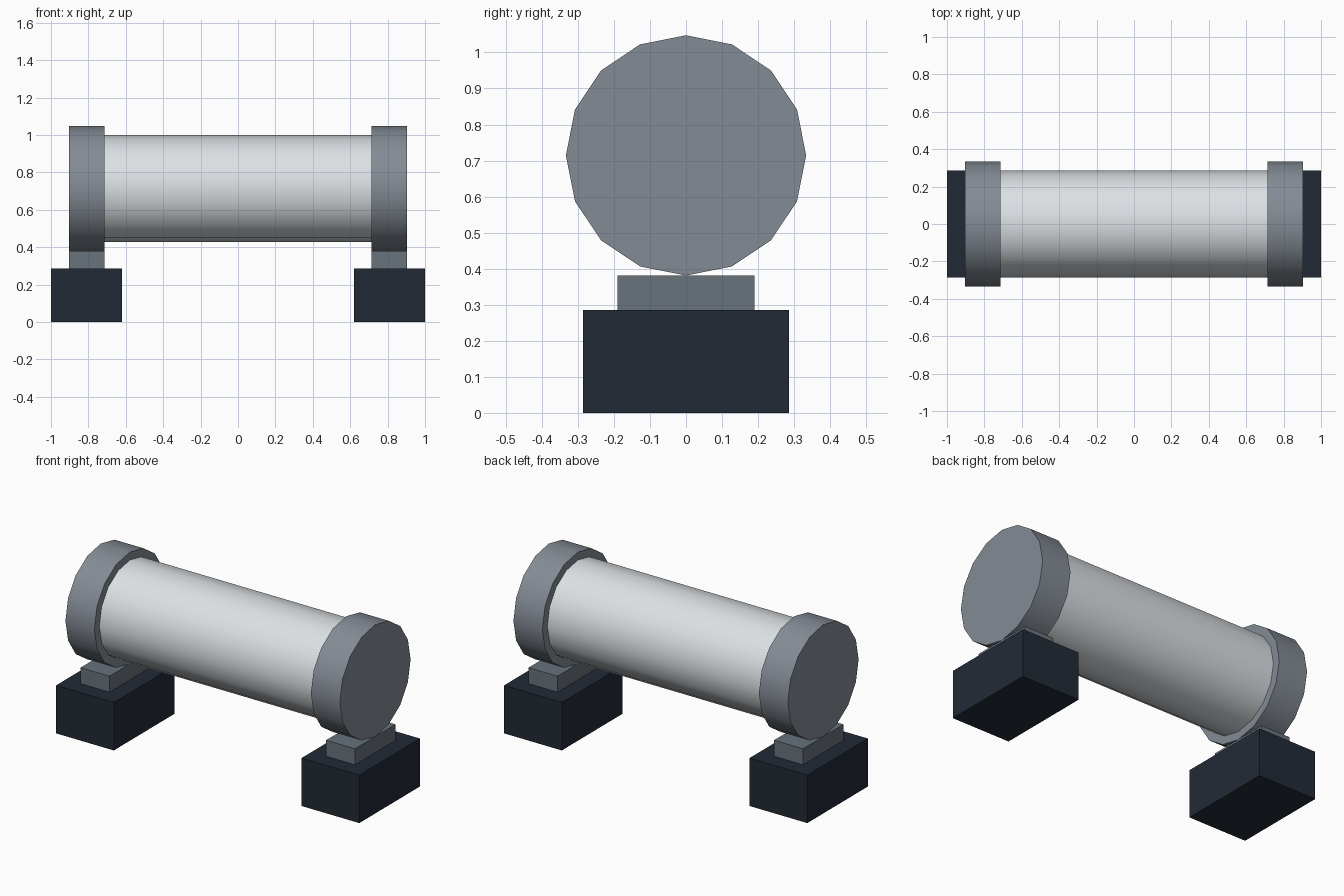
import bpy, math

if "Cube" in bpy.data.objects:
    bpy.data.objects.remove(bpy.data.objects["Cube"])

U = 1 / 10.5          # model unit: half length is 10.5 units
AXIS_Z = 7.5 * U      # height of the tank axis


def material(name, rgb):
    m = bpy.data.materials.new(name)
    m.diffuse_color = (*rgb, 1)
    m.use_nodes = True
    m.node_tree.nodes["Principled BSDF"].inputs["Base Color"].default_value = m.diffuse_color
    return m


light = material("light_grey", (0.72, 0.75, 0.78))
steel = material("steel_grey", (0.23, 0.26, 0.30))
pad_grey = material("pad_grey", (0.14, 0.17, 0.20))
dark = material("dark_navy", (0.016, 0.023, 0.036))


def drum(name, x, radius, length, mat):
    """16-sided cylinder lying along x."""
    bpy.ops.mesh.primitive_cylinder_add(vertices=16, radius=radius, depth=length,
                                        location=(x, 0, AXIS_Z),
                                        rotation=(0, math.pi / 2, 0))
    o = bpy.context.object
    o.name = name
    o.data.materials.append(mat)
    bpy.ops.object.shade_smooth_by_angle(angle=math.radians(35))


def box(name, x, size, z0, mat):
    """Box centred on y, with its underside at z0."""
    bpy.ops.mesh.primitive_cube_add(size=1, location=(x, 0, z0 + size[2] / 2))
    o = bpy.context.object
    o.name = name
    o.scale = size
    bpy.ops.object.transform_apply(location=False, rotation=False, scale=True)
    o.data.materials.append(mat)


# Main tank
drum("tank_body", 0, 3 * U, 15.1 * U, light)

# End cap, support pad and foot block on each side
for side, s in (("left", -1), ("right", 1)):
    x = s * 8.5 * U
    drum(f"end_cap_{side}", x, 3.5 * U, 2 * U, steel)
    box(f"support_pad_{side}", x, (2 * U, 4 * U, U), 3 * U, pad_grey)
    box(f"foot_block_{side}", x + 0.0 * s, (4 * U, 6 * U, 3 * U), 0, dark)
